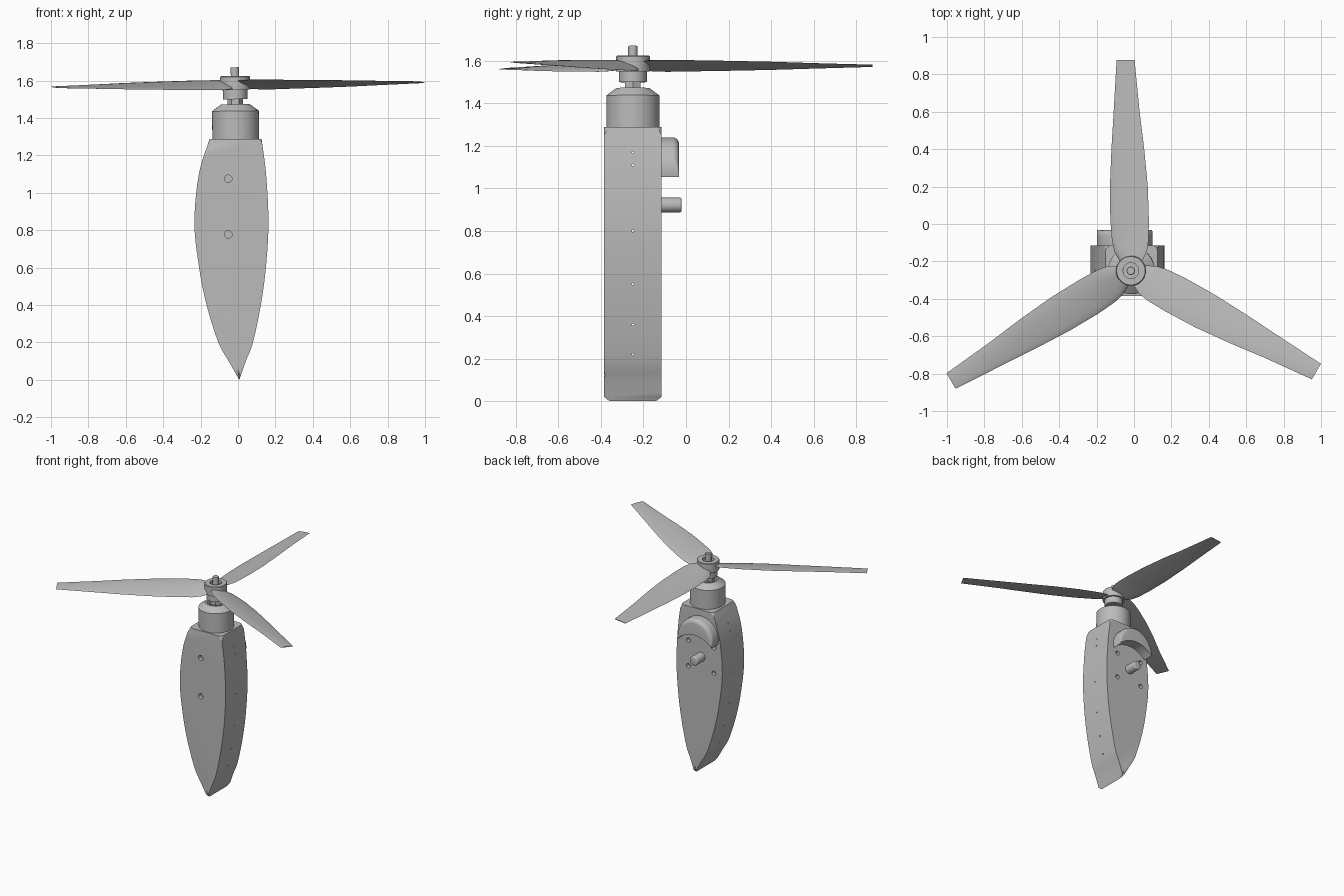
import bpy, bmesh, math
from mathutils import Matrix, Vector

if "Cube" in bpy.data.objects:
    bpy.data.objects.remove(bpy.data.objects["Cube"])

GREY = bpy.data.materials.new("light grey")
GREY.diffuse_color = (0.5, 0.5, 0.5, 1)
GREY.use_nodes = True
GREY.node_tree.nodes["Principled BSDF"].inputs["Base Color"].default_value = GREY.diffuse_color

HUB = Vector((-0.016, -0.25, 1.577))                      # propeller centre
AXIS = Matrix.Translation(HUB) @ Matrix.Rotation(-0.014, 4, 'Y')
PIN_X, PIN_Z, BACK, FRONT = -0.05, 0.922, -0.115, -0.385


def finish(name, bm, matrix=None, angle=35):
    bmesh.ops.recalc_face_normals(bm, faces=bm.faces)
    if matrix:
        bm.transform(matrix)
    me = bpy.data.meshes.new(name)
    bm.to_mesh(me)
    bm.free()
    me.materials.append(GREY)
    me.shade_smooth()
    me.set_sharp_from_angle(angle=math.radians(angle))
    ob = bpy.data.objects.new(name, me)
    bpy.context.collection.objects.link(ob)
    return ob


def spline(pts, steps):
    """Smooth curve through the given points."""
    pts = [Vector(p) for p in pts]
    ext = [2 * pts[0] - pts[1]] + pts + [2 * pts[-1] - pts[-2]]
    out = []
    for a, b, c, d in zip(ext, ext[1:], ext[2:], ext[3:]):
        for i in range(steps):
            t = i / steps
            out.append(0.5 * (2 * b + (c - a) * t + (2 * a - 5 * b + 4 * c - d) * t * t
                              + (3 * b - a - 3 * c + d) * t ** 3))
    return out + [pts[-1]]


def loft(bm, rings, closed=False):
    """Skin a list of point loops; cap the ends unless the loft is closed."""
    vs = [[bm.verts.new(p) for p in ring] for ring in rings]
    n = len(vs[0])
    pairs = list(zip(vs, vs[1:])) + ([(vs[-1], vs[0])] if closed else [])
    for a, b in pairs:
        for i in range(n):
            bm.faces.new((a[i], a[(i + 1) % n], b[(i + 1) % n], b[i]))
    if not closed:
        bm.faces.new(vs[0])
        bm.faces.new(vs[-1])


def lathe(name, profile, sides=48, closed=False, angle=25):
    """Turn an (r, z) profile around the motor axis; z is absolute height."""
    bm = bmesh.new()
    loft(bm, [[(r * math.cos(2 * math.pi * i / sides), r * math.sin(2 * math.pi * i / sides),
                z - HUB.z) for i in range(sides)] for r, z in profile], closed)
    return finish(name, bm, AXIS, angle)


def rod(bm, centre, radius, length, axis, sides=24):
    rot = Matrix.Rotation(math.pi / 2, 4, 'X' if axis == 'y' else 'Y')
    bmesh.ops.create_cone(bm, cap_ends=True, segments=sides, radius1=radius, radius2=radius,
                          depth=length, matrix=Matrix.Translation(centre) @ rot)


# Body: cambered pointed outline, extruded front to back with rounded long edges
left = spline([(0.007, 0), (-0.05, 0.1), (-0.105, 0.2), (-0.168, 0.4), (-0.208, 0.6),
               (-0.233, 0.84), (-0.209, 1.1), (-0.152, 1.288)], 5)
right = spline([(0.007, 0), (0.042, 0.1), (0.08, 0.2), (0.122, 0.4), (0.149, 0.6),
                (0.163, 0.84), (0.15, 1.1), (0.126, 1.288)], 5)
outline = right + left[:0:-1]
bm = bmesh.new()
loft(bm, [[(p.x, y, p.y) for p in outline] for y in (FRONT, BACK)])
rim = [e for e in bm.edges
       if abs(e.verts[0].co.y - e.verts[1].co.y) < 1e-4
       and min(v.co.z for v in e.verts) < 1.28]
bmesh.ops.bevel(bm, geom=rim, offset=0.03, segments=5, profile=0.5, affect='EDGES')
body = finish("body", bm)

# Screw holes front and back, pin holes through the sides
bm = bmesh.new()
for z in (1.075, 0.777):
    rod(bm, (-0.052, FRONT, z), 0.02, 0.06, 'y')
for sx in (-1, 1):
    for sz in (-1, 1):
        rod(bm, (PIN_X + sx * 0.11, BACK, PIN_Z + sz * 0.1), 0.017, 0.06, 'y')
for z in (1.17, 1.11, 0.8, 0.55, 0.36, 0.22):
    rod(bm, (0, -0.25, z), 0.005, 0.6, 'x', 8)
cutter = finish("hole_cutter", bm)
cutter.hide_render = True
mod = body.modifiers.new("holes", 'BOOLEAN')
mod.operation, mod.solver, mod.object = 'DIFFERENCE', 'EXACT', cutter
deps = bpy.context.evaluated_depsgraph_get()
cut_mesh = bpy.data.meshes.new_from_object(body.evaluated_get(deps))
body.modifiers.clear()
body.data = cut_mesh
cut_mesh.shade_smooth()
cut_mesh.set_sharp_from_angle(angle=math.radians(35))
bpy.data.objects.remove(cutter)

# Crescent guard on the back, with a rounded outer edge
bm = bmesh.new()
rings, N, DEPTH = [], 28, BACK + 0.082
for i in range(N + 1):
    t = i / N * 2 - 1
    oa, ia = t * math.radians(104), t * math.radians(47)
    o = Vector((PIN_X + 0.149 * math.sin(oa), PIN_Z + 0.169 + 0.149 * math.cos(oa)))
    n = Vector((PIN_X + 0.198 * math.sin(ia), PIN_Z + 0.198 * math.cos(ia)))
    d = n - o
    r = min(0.03, 0.45 * d.length)
    d.normalize()
    ring = [(o.x, BACK - 0.01, o.y)]
    for k in range(6):
        a = k / 5 * math.pi / 2
        p = o + d * r * (1 - math.cos(a))
        ring.append((p.x, DEPTH - r * (1 - math.sin(a)), p.y))
    ring += [(n.x, DEPTH, n.y), (n.x, BACK - 0.01, n.y)]
    rings.append(ring)
loft(bm, rings)
finish("crescent_guard", bm)

# Pin in the middle of the screw holes
bm = bmesh.new()
rod(bm, (PIN_X, BACK + 0.042, PIN_Z), 0.035, 0.104, 'y', 32)
end = [e for e in bm.edges if all(v.co.y > BACK + 0.05 for v in e.verts)]
bmesh.ops.bevel(bm, geom=end, offset=0.008, segments=3, profile=0.5, affect='EDGES')
finish("back_pin", bm)

# Motor: can with sloped, recessed top, then boss, spokes and shaft
lathe("motor_can", [(0.125, 1.27), (0.125, 1.437), (0.077, 1.473), (0.064, 1.473), (0.064, 1.435)])
lathe("motor_boss", [(0.042, 1.42), (0.042, 1.53)], 6)
lathe("motor_shaft", [(0.022, 1.43), (0.022, 1.668), (0.02, 1.671)], 24)
bm = bmesh.new()
for k in range(3):
    m = (Matrix.Rotation(math.radians(30 + 120 * k), 4, 'Z')
         @ Matrix.Translation((0.05, 0, 1.449 - HUB.z)) @ Matrix.Diagonal((0.04, 0.025, 0.03, 1)))
    bmesh.ops.create_cube(bm, size=1, matrix=m)
finish("motor_spokes", bm, AXIS)

# Propeller hub: lower collar and hollow upper ring
lathe("hub_collar", [(0.066, 1.5), (0.066, 1.56)])
lathe("hub_ring", [(0.042, 1.55), (0.08, 1.55), (0.08, 1.619), (0.076, 1.624), (0.042, 1.624)],
      closed=True)
lathe("hub_floor", [(0.05, 1.555), (0.05, 1.6)])

# Blades: stations are (radius, left edge, right edge, half twist height, half thickness)
stations = [(0.04, -0.055, 0.055, 0.02, 0.014), (0.1, -0.088, 0.085, 0.025, 0.012),
            (0.16, -0.102, 0.094, 0.027, 0.01), (0.27, -0.111, 0.096, 0.025, 0.009),
            (0.45, -0.113, 0.09, 0.022, 0.008), (0.65, -0.105, 0.071, 0.018, 0.006),
            (0.85, -0.093, 0.046, 0.012, 0.005), (1.128, -0.077, 0.019, 0.004, 0.003)]
CHORD = (0, 0.04, 0.15, 0.35, 0.6, 0.82, 1)
for k in range(3):
    bm = bmesh.new()
    rings = []
    for i in range(43):
        pos = min(i / 6, 6.9999)
        a, b = stations[int(pos)], stations[int(pos) + 1]
        f = pos % 1
        r, x0, x1, h, th = (p + (q - p) * f for p, q in zip(a, b))
        point = lambda c, s: (x0 + (x1 - x0) * c, r,
                              h * (2 * c - 1) + th * (1.3 * s + 0.5) * math.sqrt(4 * c * (1 - c)))
        rings.append([point(c, 0.5) for c in CHORD] + [point(c, -0.8) for c in CHORD[-2:0:-1]])
    loft(bm, rings)
    finish(f"blade_{k + 1}", bm, AXIS @ Matrix.Rotation(math.radians(120 * k), 4, 'Z'), 40)
